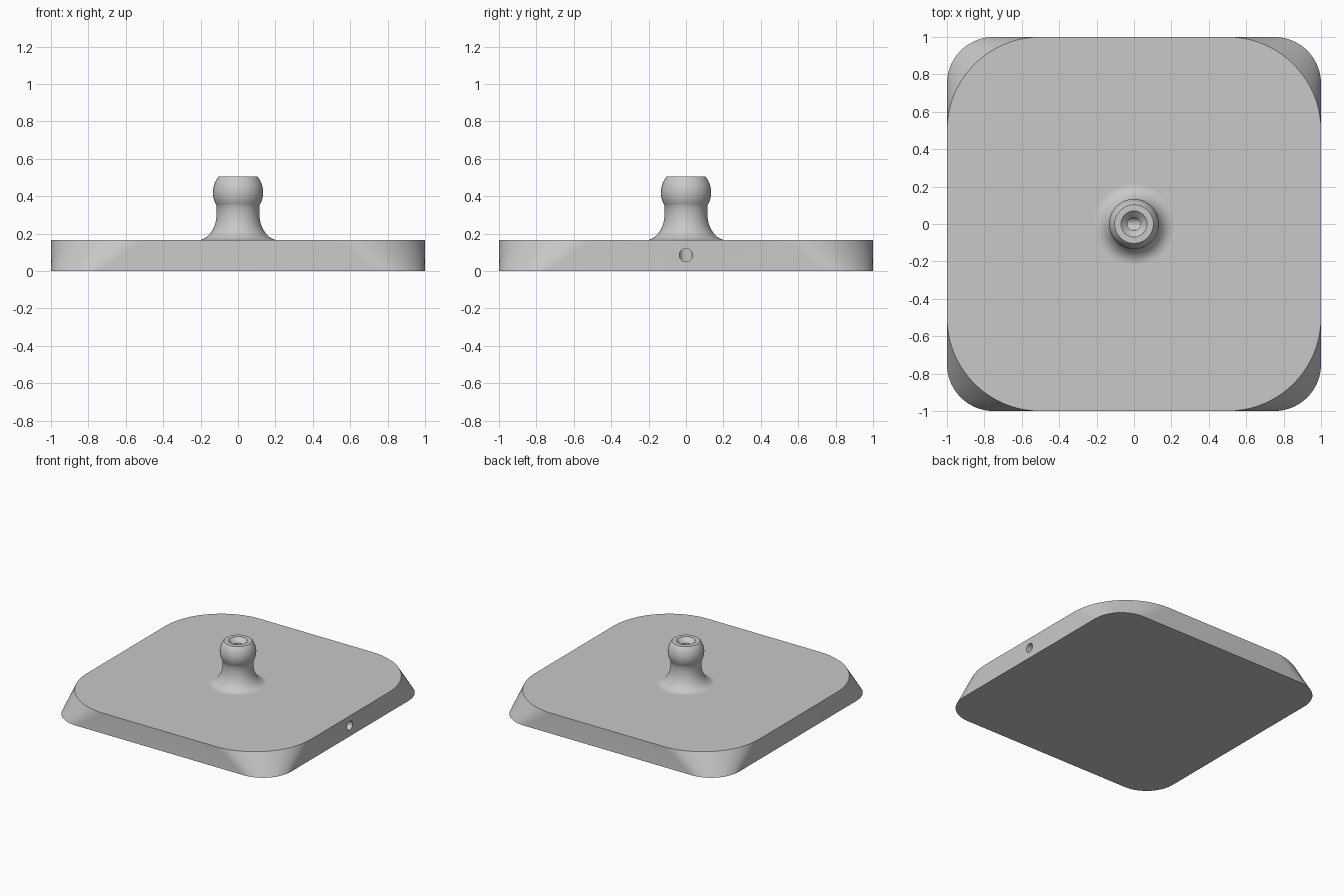
import bpy, bmesh, math
from math import pi, sin, cos

cube = bpy.data.objects.get("Cube")
if cube:
    bpy.data.objects.remove(cube, do_unlink=True)

TOP = 0.165      # plate thickness
BORE = 0.035     # channel radius
PORT_Z = 0.085   # height of the side port
SEG = 64

grey = bpy.data.materials.new("light_grey")
grey.use_nodes = True
colour = (0.58, 0.58, 0.58, 1)
grey.diffuse_color = colour
grey.node_tree.nodes["Principled BSDF"].inputs["Base Color"].default_value = colour


def make_object(name, bm):
    mesh = bpy.data.meshes.new(name)
    bm.to_mesh(mesh)
    bm.free()
    mesh.materials.append(grey)
    ob = bpy.data.objects.new(name, mesh)
    bpy.context.collection.objects.link(ob)
    return ob


def smooth(ob):
    bpy.ops.object.select_all(action='DESELECT')
    ob.select_set(True)
    bpy.context.view_layer.objects.active = ob
    bpy.ops.object.shade_smooth_by_angle(angle=math.radians(30))


def skin(bm, rings):
    """Join consecutive closed rings with quads."""
    for a, b in zip(rings, rings[1:]):
        n = len(a)
        for j in range(n):
            k = (j + 1) % n
            bm.faces.new((a[j], a[k], b[k], b[j]))


def rounded_square(bm, radius, z, steps=20):
    ring = []
    for q in range(4):
        mid = pi / 4 + q * pi / 2
        c = (1 - radius) * math.sqrt(2)
        for i in range(steps + 1):
            a = q * pi / 2 + i / steps * pi / 2
            ring.append(bm.verts.new((c * cos(mid) + radius * cos(a),
                                      c * sin(mid) + radius * sin(a), z)))
    return ring


def lathe(name, profile):
    bm = bmesh.new()
    rings = [[bm.verts.new((r * cos(2 * pi * j / SEG), r * sin(2 * pi * j / SEG), z))
              for j in range(SEG)] for r, z in profile]
    skin(bm, rings)
    return bm, rings


# Base plate: corners change from tight below to wide above
bm = bmesh.new()
low = rounded_square(bm, 0.25, 0)
high = rounded_square(bm, 0.5, TOP)
skin(bm, [low, high])
bm.faces.new(high)
bm.faces.new(low[::-1])
base = make_object("base_plate", bm)

# Elbow channel: side port on +x meeting the vertical bore with a mitre
bm = bmesh.new()
rings = [[], [], []]
for j in range(SEG):
    a = 2 * pi * j / SEG
    x, y = BORE * cos(a), BORE * sin(a)
    for ring, co in zip(rings, ((1.1, y, PORT_Z + x), (x, y, PORT_Z + x), (x, y, TOP + 0.1))):
        ring.append(bm.verts.new(co))
skin(bm, rings)
bm.faces.new(rings[2])
bm.faces.new(rings[0][::-1])
bmesh.ops.recalc_face_normals(bm, faces=bm.faces)
cutter = make_object("channel_cutter", bm)
cutter.hide_render = True

cut = base.modifiers.new("channel", 'BOOLEAN')
cut.operation = 'DIFFERENCE'
cut.solver = 'EXACT'
cut.object = cutter
bpy.context.view_layer.objects.active = base
base.select_set(True)
bpy.ops.object.modifier_apply(modifier=cut.name)
bpy.data.objects.remove(cutter, do_unlink=True)
smooth(base)

# Nozzle: flared foot, straight neck, truncated ball, countersunk bore
NECK, BALL, BALL_Z, TIP = 0.114, 0.134, 0.42, 0.505
profile = []
for i in range(13):
    a = i / 12 * pi / 2
    profile.append((0.215 - (0.215 - NECK) * sin(a), 0.31 - (0.31 - TOP) * cos(a)))
start = -math.acos(NECK / BALL)
end = math.asin((TIP - BALL_Z) / BALL)
for i in range(17):
    a = start + (end - start) * i / 16
    profile.append((BALL * cos(a), BALL_Z + BALL * sin(a)))
profile += [(0.07, TIP), (BORE, TIP - 0.035), (BORE, TOP)]
bm, rings = lathe("nozzle", profile)
smooth(make_object("nozzle", bm))
